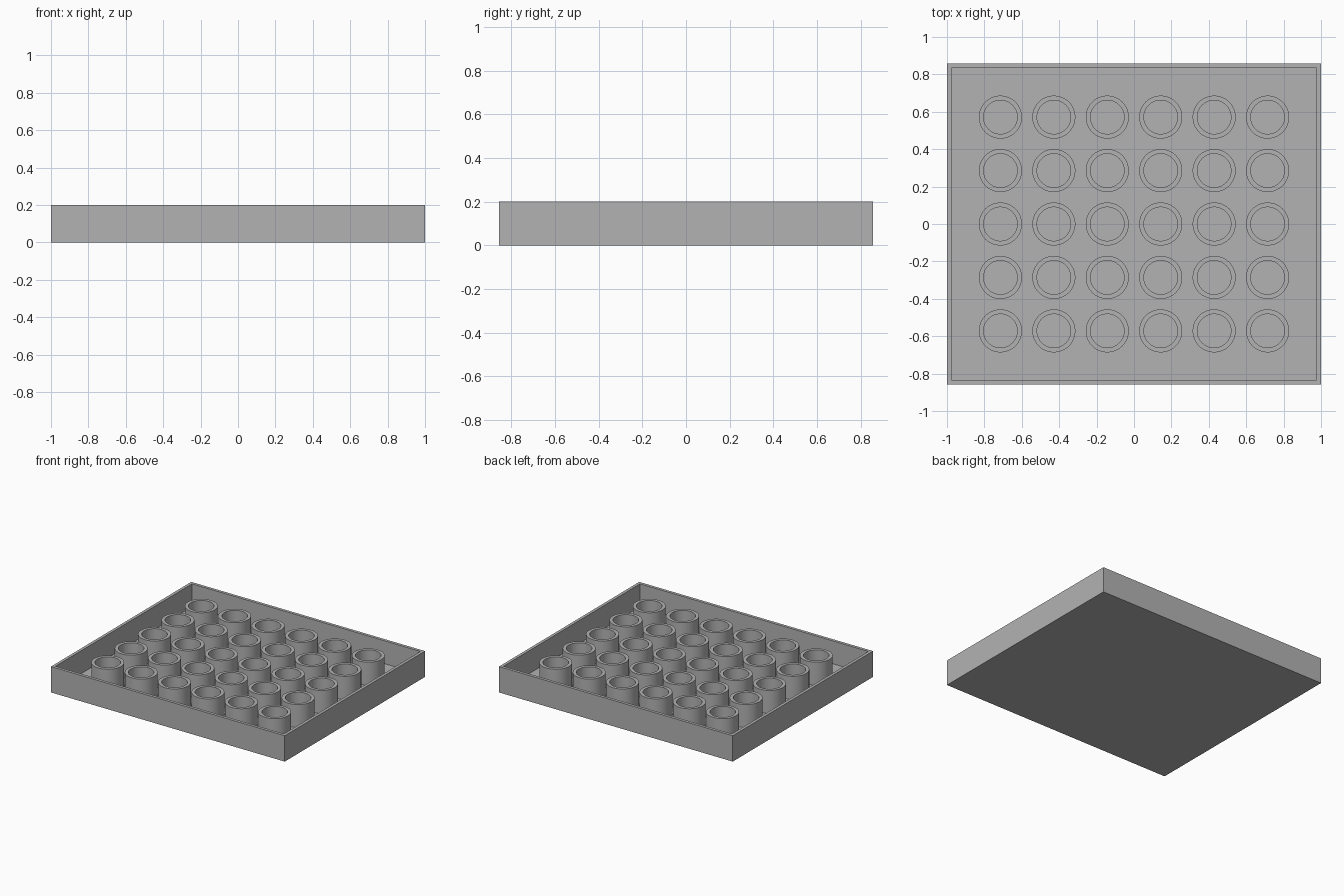
import bpy
import bmesh
from mathutils import Matrix

LENGTH, DEPTH, HEIGHT = 2.0, 1.714, 0.2
WALL, FLOOR = 0.023, 0.023
OUTER, INNER, PITCH = 0.115, 0.09, 0.2857
COLUMNS, ROWS, SIDES = 6, 5, 64

cube = bpy.data.objects.get("Cube")
if cube:
    bpy.data.objects.remove(cube, do_unlink=True)

grey = bpy.data.materials.new("plain_grey")
grey.use_nodes = True
colour = (0.45, 0.45, 0.45, 1)
grey.diffuse_color = colour
grey.node_tree.nodes["Principled BSDF"].inputs["Base Color"].default_value = colour


def finish(name, bm):
    mesh = bpy.data.meshes.new(name)
    bmesh.ops.recalc_face_normals(bm, faces=bm.faces)
    bm.to_mesh(mesh)
    bm.free()
    mesh.materials.append(grey)
    obj = bpy.data.objects.new(name, mesh)
    bpy.context.collection.objects.link(obj)
    return obj


# Open tray: a box whose top face is inset and sunk to the floor
bm = bmesh.new()
bmesh.ops.create_cube(bm, size=1, matrix=Matrix.Translation((0, 0, HEIGHT / 2))
                      @ Matrix.Diagonal((LENGTH, DEPTH, HEIGHT, 1)))
top = max(bm.faces, key=lambda f: f.calc_center_median().z)
bmesh.ops.inset_region(bm, faces=[top], thickness=WALL, use_even_offset=True)
sunk = bmesh.ops.extrude_discrete_faces(bm, faces=[top])["faces"][0]
for v in sunk.verts:
    v.co.z = FLOOR
finish("tray", bm)

# One tubular socket: a square-edged profile spun round its axis
bm = bmesh.new()
profile = [bm.verts.new((r, 0, z)) for r, z in
           ((OUTER, FLOOR), (OUTER, HEIGHT), (INNER, HEIGHT), (INNER, FLOOR))]
edges = [bm.edges.new(pair) for pair in zip(profile, profile[1:])]
bmesh.ops.spin(bm, geom=profile + edges, cent=(0, 0, 0), axis=(0, 0, 1),
               angle=6.283185307, steps=SIDES, use_merge=True)
bmesh.ops.remove_doubles(bm, verts=bm.verts, dist=0.0001)
socket = finish("socket", bm)
bpy.ops.object.select_all(action="DESELECT")
socket.select_set(True)
bpy.context.view_layer.objects.active = socket
bpy.ops.object.shade_smooth_by_angle()

# Grid of sockets sharing the same mesh
for row in range(ROWS):
    for col in range(COLUMNS):
        tube = socket if row == col == 0 else socket.copy()
        tube.name = f"socket_{row + 1}_{col + 1}"
        tube.location = ((col - (COLUMNS - 1) / 2) * PITCH,
                         (row - (ROWS - 1) / 2) * PITCH, 0)
        if tube is not socket:
            bpy.context.collection.objects.link(tube)
